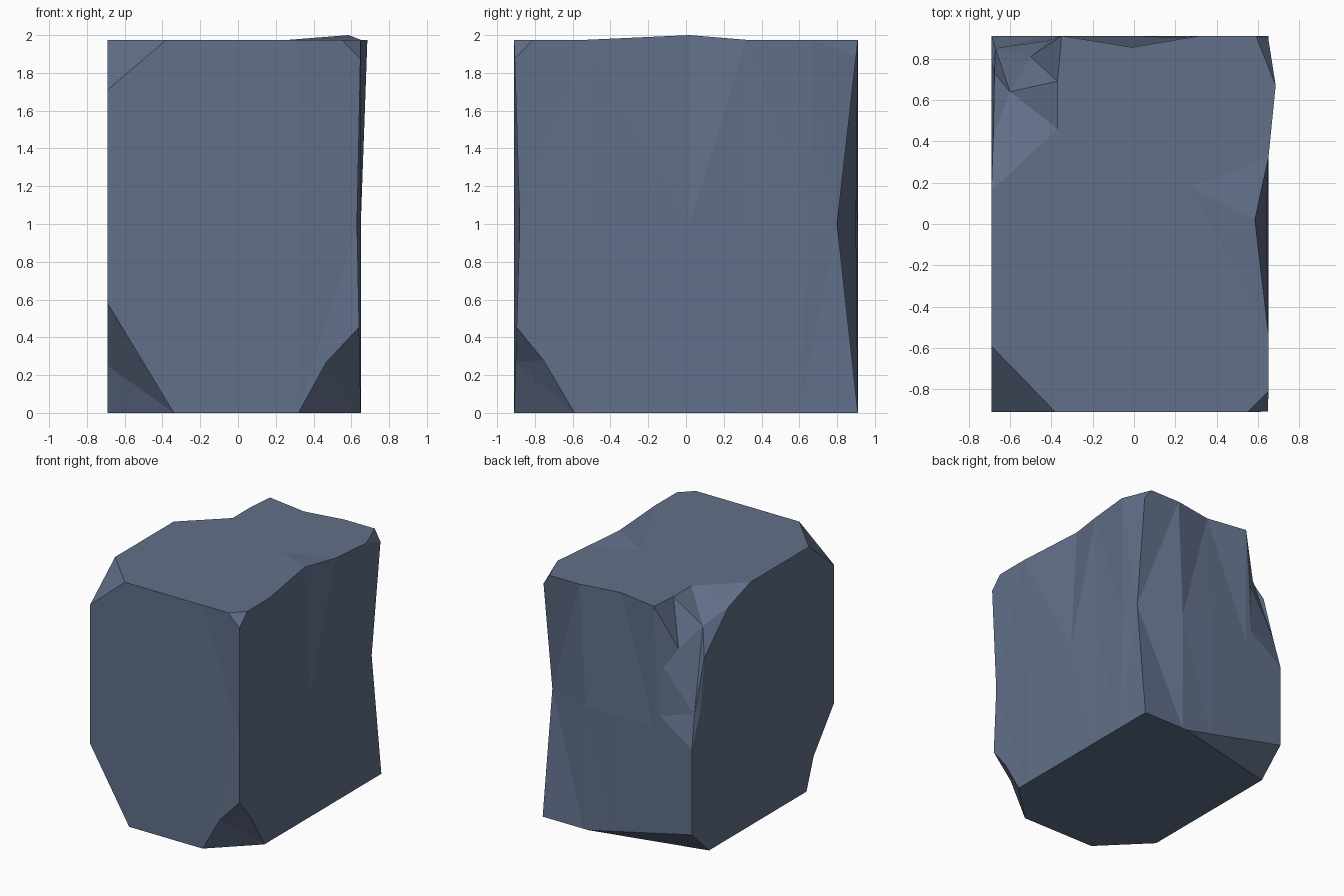
import bpy, bmesh
from mathutils import Vector

if "Cube" in bpy.data.objects:
    bpy.data.objects.remove(bpy.data.objects["Cube"])

stone = bpy.data.materials.new("blue grey stone")
stone.diffuse_color = (0.12, 0.16, 0.25, 1)
stone.use_nodes = True
stone.node_tree.nodes["Principled BSDF"].inputs["Base Color"].default_value = stone.diffuse_color


def make_object(name, bm):
    bmesh.ops.recalc_face_normals(bm, faces=bm.faces)
    mesh = bpy.data.meshes.new(name)
    bm.to_mesh(mesh)
    bm.free()
    ob = bpy.data.objects.new(name, mesh)
    bpy.context.collection.objects.link(ob)
    return ob


def carve(body, cutter):
    """Subtract the cutter from the body and remove the cutter."""
    cutter.hide_render = True
    mod = body.modifiers.new("chip", 'BOOLEAN')
    mod.operation, mod.solver, mod.object = 'DIFFERENCE', 'EXACT', cutter
    bpy.context.view_layer.update()
    deps = bpy.context.evaluated_depsgraph_get()
    mesh = bpy.data.meshes.new_from_object(body.evaluated_get(deps))
    body.modifiers.clear()
    body.data = mesh
    bpy.data.objects.remove(cutter)


# Rough block: three rings (floor, middle, top) with a wavy right and back side
TOP = 1.975
floor = [(-.69, -.91), (.32, -.91), (.65, -.91), (.65, -.5), (.65, .02), (.65, .3),
         (.65, .6), (.65, .91), (.28, .91), (0, .91), (-.35, .91), (-.69, .91)]
middle = [(-.69, -.91), (.32, -.91), (.63, -.88), (.65, -.5), (.64, .02), (.63, .3),
          (.65, .65), (.64, .80), (.27, .90), (0, .91), (-.35, .91), (-.69, .91)]
top = [(-.69, -.91), (.32, -.91), (.65, -.91), (.65, -.53), (.585, .02), (.65, .32),
       (.685, .67), (.65, .91), (.32, .91), (-.01, .855), (-.35, .91), (-.69, .91)]
bm = bmesh.new()
rings = [[bm.verts.new((x, y, z)) for x, y in ring]
         for ring, z in ((floor, 0), (middle, 1.0), (top, TOP))]
rings[2][4].co.z = 2.0
n = len(floor)
bm.faces.new(rings[0])
for lo, hi in zip(rings, rings[1:]):
    for i in range(n):
        j = (i + 1) % n
        bm.faces.new((lo[i], lo[j], hi[j], hi[i]))
hub = bm.verts.new((.27, .18, TOP))
for i in range(n):
    bm.faces.new((rings[2][i], rings[2][(i + 1) % n], hub))
bmesh.ops.triangulate(bm, faces=[f for f in bm.faces if len(f.verts) == 4])
block = make_object("stone_block", bm)

# Corner chips: rim points on the block plus a point beyond the corner
chips = [
    # front left bottom
    ((-1, -1.2, -.3), [(-.69, -.91, .58), (-.34, -.91, 0), (-.69, -.74, .315),
                       (-.69, -.65, .25), (-.69, -.56, 0)]),
    # front right bottom
    ((.95, -1.2, -.3), [(.65, -.91, .48), (.46, -.91, .27), (.32, -.91, 0),
                        (.65, -.75, .28), (.65, -.59, 0)]),
    # back left bottom
    ((-.9, 1.1, -.2), [(-.69, .69, 0), (-.69, .91, .21), (.24, .91, 0)]),
    # front left top
    ((-1, -1.2, 2.3), [(-.69, -.91, 1.71), (-.38, -.91, TOP), (-.69, -.59, TOP)]),
    # front right top
    ((.75, -1.0, 2.1), [(.55, -.91, TOP), (.65, -.91, 1.87), (.65, -.81, TOP)]),
    # back right top
    ((.8, 1.05, 2.1), [(.59, .91, TOP), (.685, .67, TOP), (.65, .91, 1.88)]),
]
for apex, rim in chips:
    bm = bmesh.new()
    for p in rim + [apex]:
        bm.verts.new(p)
    hull = bmesh.ops.convex_hull(bm, input=bm.verts)
    bmesh.ops.delete(bm, geom=[v for v in bm.verts if not v.link_faces], context='VERTS')
    carve(block, make_object("chip_cutter", bm))

# Large broken gouge at the back left top: faceted patch closed by a cone
points = {
    "A": (-.69, .16, TOP), "B": (-.68, .43, 1.87), "C": (-.60, .64, 1.78),
    "D": (-.37, .46, TOP), "E": (-.37, .69, TOP), "F": (-.35, .91, TOP),
    "G": (-.50, .81, 1.63), "H": (-.67, .85, 1.16), "I": (-.42, .885, 1.49),
    "J": (-.40, .91, 1.10), "K": (-.69, .91, .90), "L": (-.69, .79, 1.21),
    "M": (-.69, .56, 1.43), "N": (-.675, .73, 1.57)}
facets = "ADB DCB DEC EGC EFG FIG FJI IJH IHG GHC JKH HKL CHN NHL NLM BCN BNM ABM"
bm = bmesh.new()
vert = {k: bm.verts.new(p) for k, p in points.items()}
for tri in facets.split():
    bm.faces.new([vert[k] for k in tri])
apex = bm.verts.new((-1.3, 1.5, 2.6))
for e in [e for e in bm.edges if e.is_boundary]:
    bm.faces.new((e.verts[0], e.verts[1], apex))
carve(block, make_object("gouge_cutter", bm))

# Single flat colour, flat faces
block.data.materials.clear()
block.data.materials.append(stone)
for p in block.data.polygons:
    p.material_index = 0
    p.use_smooth = False
